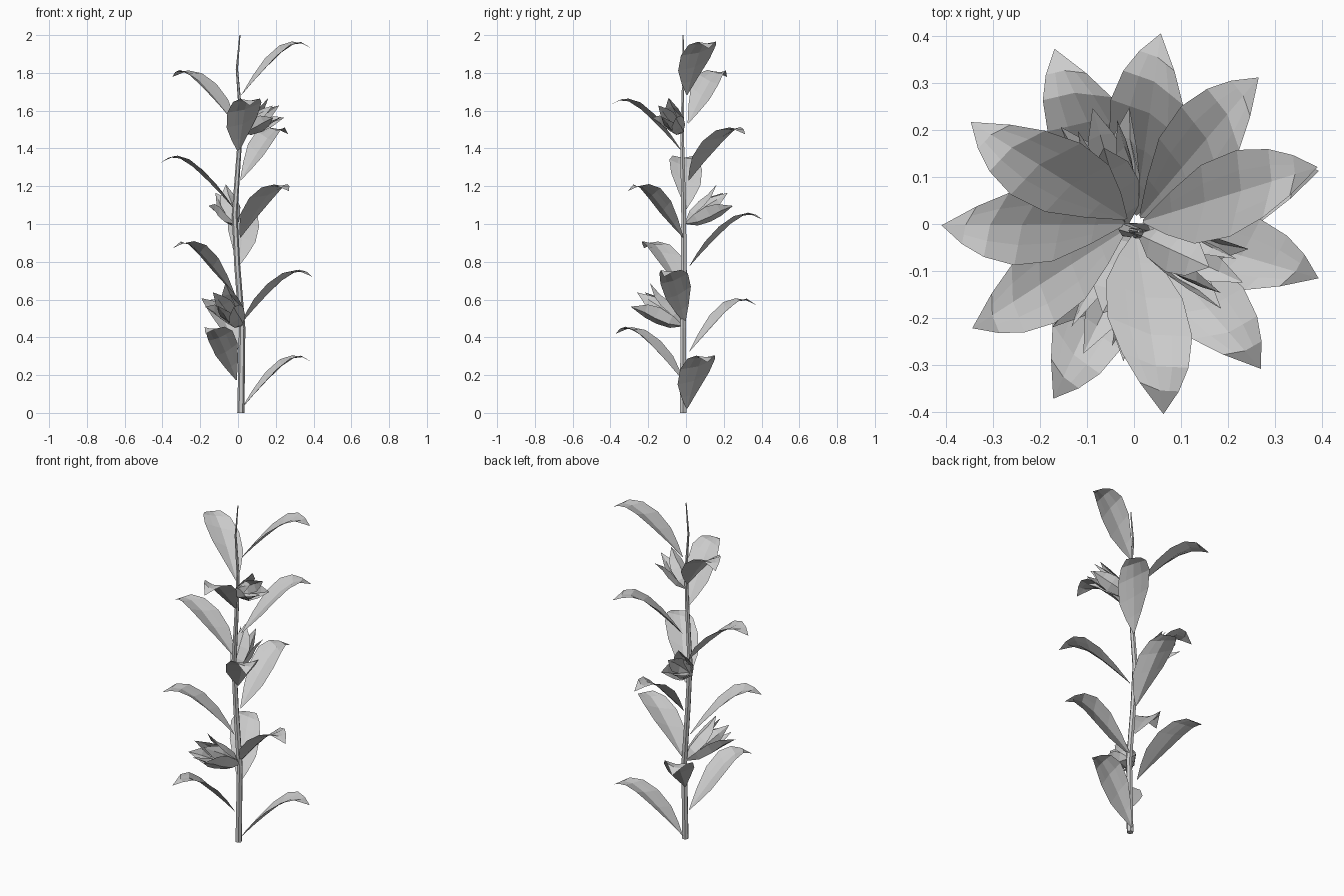
import bpy
import math
from mathutils import Vector, Quaternion

cube = bpy.data.objects.get("Cube")
if cube:
    bpy.data.objects.remove(cube, do_unlink=True)

# One pale grey covers the whole plant
GREY = (0.6, 0.6, 0.6, 1.0)
grey = bpy.data.materials.new("pale_grey")
grey.use_nodes = True
grey.diffuse_color = GREY
grey.node_tree.nodes["Principled BSDF"].inputs["Base Color"].default_value = GREY


def add_grid(name, rows, closed=False):
    """Skin equal-length rows of points into a flat-shaded mesh."""
    n = len(rows[0])
    verts = [p for row in rows for p in row]
    faces = []
    for i in range(len(rows) - 1):
        for j in range(n if closed else n - 1):
            a, b = i * n + j, i * n + (j + 1) % n
            faces.append((a, b, b + n, a + n))
    if closed:
        faces.append(tuple(reversed(range(n))))
        faces.append(tuple(range(len(verts) - n, len(verts))))
    mesh = bpy.data.meshes.new(name)
    mesh.from_pydata(verts, [], faces)
    mesh.materials.append(grey)
    obj = bpy.data.objects.new(name, mesh)
    bpy.context.collection.objects.link(obj)
    # Merge the collapsed points at tips
    weld = obj.modifiers.new("weld", "WELD")
    weld.merge_threshold = 0.0005


# Stem: tapering, gently swaying six-sided tube (x, y, z, radius)
STEM = [(0.015, -0.015, 0, 0.019), (0.022, -0.015, 0.45, 0.017),
        (-0.004, -0.012, 0.78, 0.016), (-0.018, -0.012, 1.05, 0.015),
        (0.008, -0.02, 1.42, 0.012), (0.012, -0.018, 1.6, 0.009),
        (-0.006, -0.014, 1.82, 0.006), (0.01, -0.015, 2.0, 0.003)]
ring = [math.tau * k / 6 for k in range(6)]
add_grid("stem", [[(x + r * math.cos(a), y + r * math.sin(a), z) for a in ring]
                  for x, y, z, r in STEM], closed=True)

# Leaves: arching blade stations (reach, height, half width)
LEAF = [(0.02, 0, 0.003), (0.08, 0.075, 0.042), (0.15, 0.155, 0.078),
        (0.23, 0.232, 0.086), (0.3, 0.274, 0.068), (0.355, 0.277, 0.04),
        (0.41, 0.245, 0)]


def arch(reach):
    """Height of the leaf's arch at a given reach from the stem."""
    for (r0, h0, _), (r1, h1, _) in zip(LEAF, LEAF[1:]):
        if reach <= r1:
            break
    return h0 + (h1 - h0) * (reach - r0) / (r1 - r0)


def add_leaf(name, angle, height):
    out = Vector((math.cos(angle), math.sin(angle), 0))
    side = Vector((-out.y, out.x, 0))
    rows = []
    for reach, _, width in LEAF:
        row = []
        for s in (-1, -0.5, 0, 0.5, 1):
            # Blade skewed along its own arch, with a trough at the midrib
            along = reach + 0.4 * width * s
            fold = 0.2 * width * (0.5 - abs(s))
            p = out * (along + fold) + side * width * s
            p.z = height + arch(along) - fold
            row.append(p)
        rows.append(row)
    add_grid(name, rows)


# Leaves spiral up the stem at a constant turn and spacing
for i in range(12):
    add_leaf(f"leaf_{i + 1}", math.radians(16 - 130.8 * i), 0.023 + 0.151 * i)

# Flowers: petal stations (along axis, radius, half angle in degrees)
OUTER = [(0, 0.008, 60), (0.05, 0.045, 60), (0.12, 0.063, 56),
         (0.18, 0.068, 38), (0.25, 0.088, 0)]
INNER = [(0, 0.005, 60), (0.06, 0.042, 60), (0.14, 0.055, 54),
         (0.2, 0.05, 34), (0.27, 0.05, 0)]


def add_flower(name, base, tip, scale):
    base = Vector(base)
    axis = (Vector(tip) - base).normalized()
    u = axis.cross(Vector((0, 0, 1))).normalized()
    for k in range(6):
        profile = INNER if k % 2 else OUTER
        rows = []
        for along, radius, half in profile:
            row = []
            for s in (-1, 0, 1):
                turn = math.radians(60 * k + 30 + half * s)
                spoke = Quaternion(axis, turn) @ u
                row.append(base + scale * (axis * along + spoke * radius))
            rows.append(row)
        add_grid(f"{name}_petal_{k + 1}", rows)


add_flower("lower_flower", (0.015, -0.02, 0.465), (-0.1, -0.26, 0.62), 1.1)
add_flower("middle_flower", (-0.018, 0.0, 1.005), (-0.075, 0.2, 1.13), 1.0)
add_flower("upper_flower", (0.015, -0.025, 1.485), (0.2, -0.11, 1.6), 0.92)
